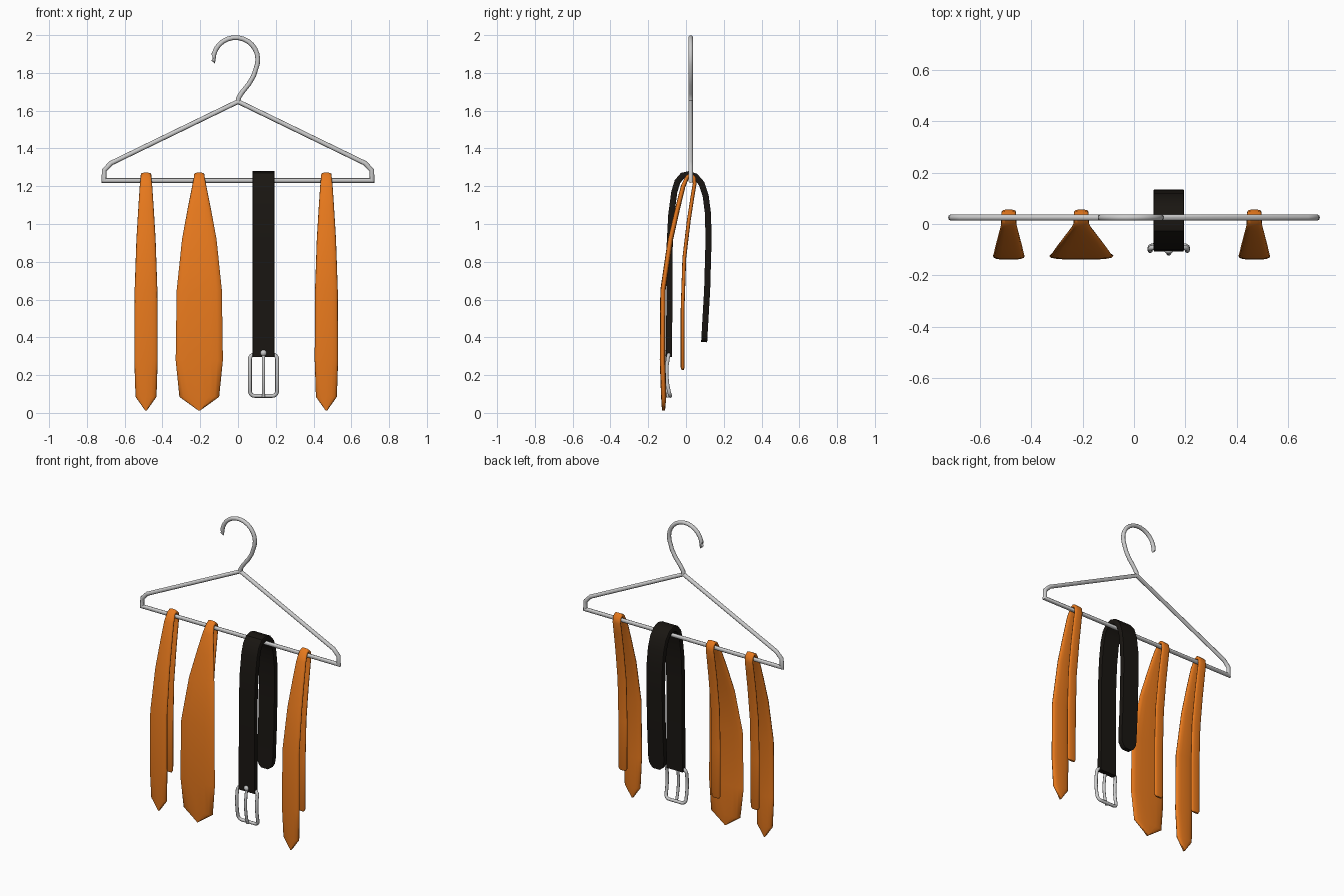
import bpy, bmesh, math
from mathutils import Vector

if "Cube" in bpy.data.objects:
    bpy.data.objects.remove(bpy.data.objects["Cube"])


def material(name, rgb):
    m = bpy.data.materials.new(name)
    m.diffuse_color = (*rgb, 1)
    m.use_nodes = True
    m.node_tree.nodes["Principled BSDF"].inputs["Base Color"].default_value = m.diffuse_color
    return m


orange = material("orange_fabric", (0.8, 0.19, 0.012))
black = material("black_leather", (0.010, 0.008, 0.006))


def loft(name, rings, cyclic=False, mat=None, angle=40):
    """Skin a list of equal rings, capping the ends when open."""
    bm = bmesh.new()
    vs = [[bm.verts.new(p) for p in r] for r in rings]
    n = len(vs[0])
    pairs = list(zip(vs, vs[1:])) + ([(vs[-1], vs[0])] if cyclic else [])
    for a, b in pairs:
        for i in range(n):
            j = (i + 1) % n
            bm.faces.new((a[i], a[j], b[j], b[i]))
    if not cyclic:
        bm.faces.new(vs[0][::-1])
        bm.faces.new(vs[-1])
    bmesh.ops.recalc_face_normals(bm, faces=bm.faces)
    me = bpy.data.meshes.new(name)
    bm.to_mesh(me)
    bm.free()
    ob = bpy.data.objects.new(name, me)
    bpy.context.collection.objects.link(ob)
    if mat:
        me.materials.append(mat)
    bpy.context.view_layer.objects.active = ob
    ob.select_set(True)
    bpy.ops.object.shade_smooth_by_angle(angle=math.radians(angle))
    ob.select_set(False)
    return ob


def normals(pts, cyclic=False):
    """Mitred in-plane normals of a 2D path."""
    out, n = [], len(pts)
    for i, p in enumerate(pts):
        d = []
        if i > 0 or cyclic:
            d.append((p - pts[i - 1]).normalized())
        if i < n - 1 or cyclic:
            d.append((pts[(i + 1) % n] - p).normalized())
        t = (d[0] + d[-1]).normalized()
        out.append(Vector((-t.y, t.x)) / max(0.35, t.dot(d[0])))
    return out


def tube(name, pts, r, y=lambda z: 0.025, cyclic=False, sides=10):
    """Round wire along an x-z path, y given by height."""
    pts = [Vector(p) for p in pts]
    rings = []
    for p, m in zip(pts, normals(pts, cyclic)):
        ring = []
        for k in range(sides):
            a = 2 * math.pi * k / sides
            q = p + m * r * math.cos(a)
            ring.append((q.x, y(p.y) + r * math.sin(a), q.y))
        rings.append(ring)
    return loft(name, rings, cyclic)


def strap(name, x, path, section, mat, angle):
    """Flat band along a y-z path; path rows are y, z, half width, half thickness."""
    pts = [Vector(p[:2]) for p in path]
    rings = [[(x + u * w, p.x + n.x * v * t, p.y + n.y * v * t) for u, v in section]
             for p, n, (_, _, w, t) in zip(pts, normals(pts), path)]
    return loft(name, rings, mat=mat, angle=angle)


# Hanger frame
half = [(0.71, 1.23), (0.708, 1.285), (0.672, 1.322)]
frame = half + [(0, 1.648)] + [(-x, z) for x, z in reversed(half)]
tube("hanger_frame", frame, 0.0125, cyclic=True)

# Hanger hook: neck bend, then arc
hook = [(0, 1.64), (0.003, 1.668), (0.02, 1.695), (0.058, 1.742), (0.083, 1.785)]
for k in range(15):
    a = math.radians(-12 + k * 13.6)
    hook.append((-0.013 + 0.118 * math.cos(a), 1.87 + 0.117 * math.sin(a)))
hook += [(-0.133, 1.875)]
tube("hanger_hook", hook, 0.0125)

# Ties: thin tail behind, over the bar, widening front blade
oval = []
for k in range(16):
    c, s = math.cos(math.pi * k / 8), math.sin(math.pi * k / 8)
    oval.append((math.copysign(abs(c) ** 0.75, c), math.copysign(abs(s) ** 0.75, s)))
tail = [(-0.018, 0.228, 0.022, 0.006), (-0.018, 0.24, 0.03, 0.01),
        (-0.018, 0.55, 0.031, 0.01), (-0.009, 0.82, 0.031, 0.01),
        (0.015, 1.02, 0.030, 0.01), (0.035, 1.15, 0.029, 0.01),
        (0.046, 1.215, 0.028, 0.01), (0.042, 1.245, 0.028, 0.01),
        (0.025, 1.26, 0.028, 0.01), (0.007, 1.25, 0.028, 0.01)]
blade = [(-0.015, 1.20, 0.2, 0.012), (-0.045, 1.08, 0.42, 0.013),
         (-0.082, 0.92, 0.69, 0.014), (-0.122, 0.65, 0.95, 0.014),
         (-0.124, 0.28, 1.0, 0.015), (-0.118, 0.085, 0.82, 0.014),
         (-0.119, 0.012, 0.04, 0.008)]
for name, x, lo, hi in (("left_tie", -0.487, 0.026, 0.062),
                        ("wide_tie", -0.205, 0.016, 0.125),
                        ("right_tie", 0.468, 0.026, 0.062)):
    front = [(y, z, (lo + (hi - lo) * f) if f > 0.05 else 0.004, t) for y, z, f, t in blade]
    strap(name, x, tail + front, oval, orange, 60)

# Belt draped over the bar, rounded tip at the back
flat = [(-1, -0.75), (-0.96, -1), (0.96, -1), (1, -0.75),
        (1, 0.75), (0.96, 1), (-0.96, 1), (-1, 0.75)]
w, t = 0.059, 0.016
belt = [(-0.09, 0.295), (-0.088, 0.6), (-0.086, 0.9), (-0.078, 1.05), (-0.062, 1.17),
        (-0.045, 1.225), (-0.018, 1.256), (0.015, 1.264), (0.05, 1.252), (0.082, 1.215),
        (0.104, 1.15), (0.117, 1.05), (0.119, 0.9), (0.112, 0.65), (0.1, 0.445)]
belt = [(y, z, w, t) for y, z in belt]
belt += [(0.098, 0.41, 0.054, t), (0.097, 0.388, 0.041, t), (0.096, 0.375, 0.024, t)]
strap("belt", 0.135, belt, flat, black, 35)


# Buckle: bowed rounded frame and prong
def bow(z):
    s = (z - 0.08) / 0.24
    return -0.08 - 0.008 * s - 0.075 * s * (1 - s)


cx, cz, bw, bh, cr = 0.135, 0.2, 0.072, 0.11, 0.025
loop = []
for q, (sx, sz) in enumerate(((1, 1), (-1, 1), (-1, -1), (1, -1))):
    for k in range(5):
        a = math.pi / 2 * (q + k / 4)
        loop.append((cx + sx * (bw - cr) + cr * math.cos(a),
                     cz + sz * (bh - cr) + cr * math.sin(a)))
    # extra points so the long sides follow the bow
    if q in (1, 3):
        side = -1 if q == 1 else 1
        zs = (0.25, 0.2, 0.15)
        if q == 1:
            at = len(loop) - 5
            loop[at:at] = []
            loop += [] 
        loop += [(cx + bw, z) for z in zs[::-1]] if q == 3 else []
    if q == 1:
        loop += [(cx - bw, z) for z in (0.25, 0.2, 0.15)]
tube("buckle_frame", loop, 0.01, bow, cyclic=True)
tube("buckle_prong", [(cx, 0.082 + 0.24 * k / 8) for k in range(9)], 0.009,
     lambda z: bow(z) - 0.012)

# Prong knuckle on the belt face
bpy.ops.mesh.primitive_uv_sphere_add(segments=12, ring_count=8, radius=0.018,
                                     location=(cx, -0.1, 0.317))
bpy.context.object.name = "buckle_knuckle"
bpy.ops.object.shade_smooth()
